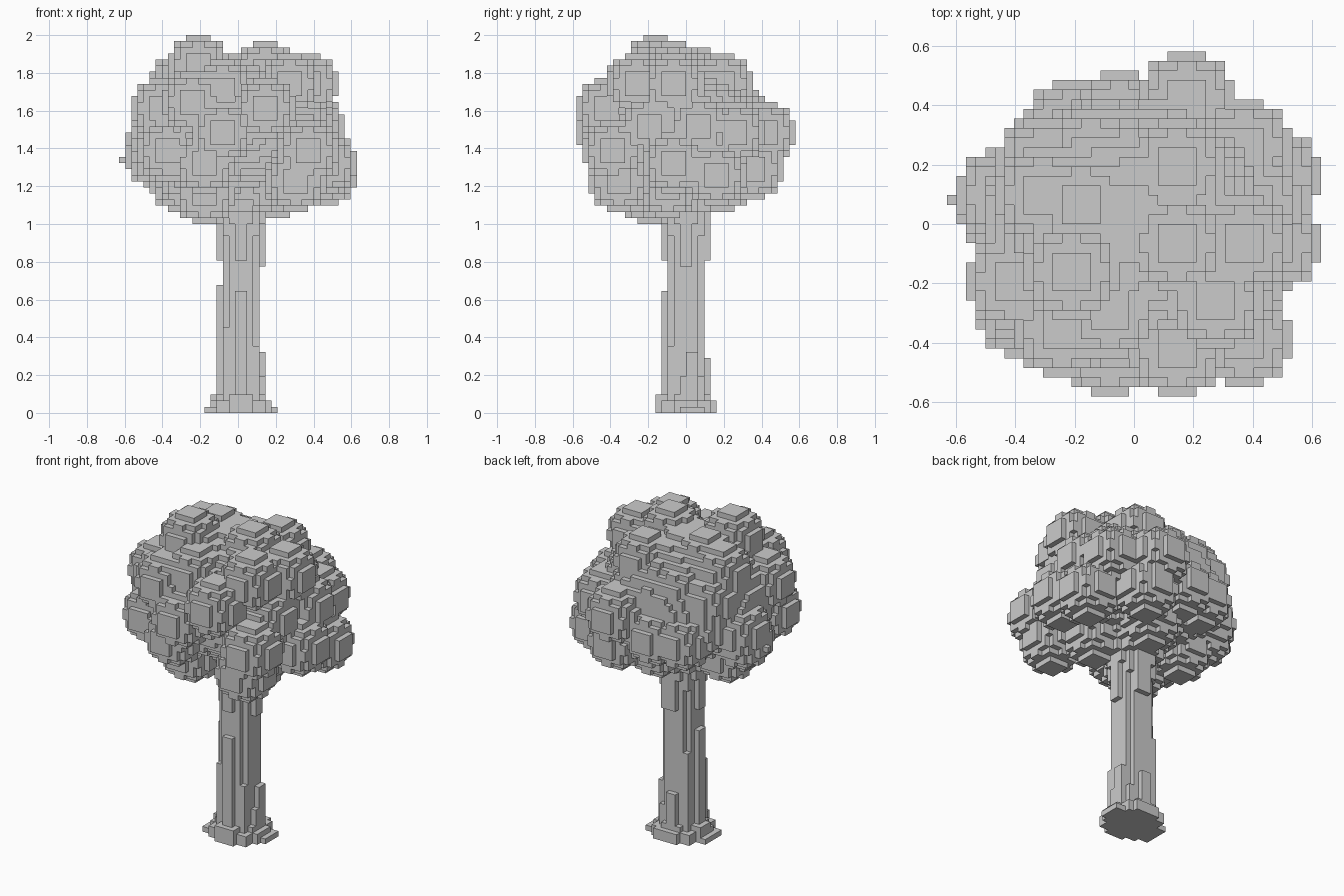
import bpy, bmesh
from itertools import product
from mathutils import Vector

if "Cube" in bpy.data.objects:
    bpy.data.objects.remove(bpy.data.objects["Cube"], do_unlink=True)

UNIT = 2 / 62          # edge length of one block

grey = bpy.data.materials.new("plain_grey")
grey.use_nodes = True
colour = (0.6, 0.6, 0.6, 1)
grey.diffuse_color = colour
grey.node_tree.nodes["Principled BSDF"].inputs["Base Color"].default_value = colour


def box(x0, x1, y0, y1, z0, z1):
    """Block cells inside half-open ranges."""
    return set(product(range(x0, x1), range(y0, y1), range(z0, z1)))


def ball(centre, radii):
    """Block cells whose middles lie inside an ellipsoid."""
    spans = [range(int(c - r) - 1, int(c + r) + 2) for c, r in zip(centre, radii)]
    return {cell for cell in product(*spans)
            if sum(((k + 0.5 - c) / r) ** 2 for k, c, r in zip(cell, centre, radii)) <= 1}


def disc(radius, z0, z1, cx=1, cy=0):
    """Stack of round block layers."""
    reach = range(-9, 10)
    return {(x, y, z) for x, y, z in product(reach, reach, range(z0, z1))
            if (x + 0.5 - cx) ** 2 + (y + 0.5 - cy) ** 2 <= radius ** 2}


def build(name, cells, hidden_by):
    """Skin of exposed block faces as one mesh object."""
    bm = bmesh.new()
    verts = {}

    def vert(corner):
        if corner not in verts:
            x, y, z = corner
            verts[corner] = bm.verts.new(Vector((x - 0.5, y, z)) * UNIT)
        return verts[corner]

    for cell in sorted(cells):
        for axis, side in product(range(3), (0, 1)):
            near = list(cell)
            near[axis] += 2 * side - 1
            if tuple(near) in cells or tuple(near) in hidden_by:
                continue
            u, v = (axis + 1) % 3, (axis + 2) % 3
            loop = []
            for du, dv in ((0, 0), (1, 0), (1, 1), (0, 1)):
                corner = list(cell)
                corner[axis] += side
                corner[u] += du
                corner[v] += dv
                loop.append(vert(tuple(corner)))
            bm.faces.new(loop if side else loop[::-1])
    mesh = bpy.data.meshes.new(name)
    bm.to_mesh(mesh)
    bm.free()
    mesh.materials.append(grey)
    bpy.context.collection.objects.link(bpy.data.objects.new(name, mesh))


# Leaf clumps: centres in blocks, all of one size
clumps = [
    # crown
    (-6, -5, 57), (5, -2, 56), (-5, 2, 55), (12, -2, 54), (5, 6, 54), (9, -8, 54),
    (-9, 3, 54), (-2, -9, 53),
    # front
    (5, -13, 50), (-2, -13, 46), (12, -12, 43), (10, -11, 38), (-7, -11, 51),
    (-11, -9, 43), (-5, -11, 41),
    # sides
    (-12, -6, 50), (-13, 2, 42), (-13, 3, 44), (15, 5, 39), (15, -2, 41),
    (13, 2, 47), (12, 8, 46), (11, -6, 47),
    # back
    (7, 11, 40), (6, 13, 46), (-1, 11, 43), (-6, 10, 43), (-4, 7, 51),
    (-9, 6, 50), (-8, 7, 45),
    # underside
    (-5, -6, 36), (7, -3, 37), (-9, 1, 38), (2, 6, 38), (-8, -5, 39),
]
leaves = ball((0, 0, 47), (15.5, 13.5, 12))
for c in clumps:
    leaves |= ball(c, (5, 5, 5))
leaves |= box(-19, -18, 2, 3, 41, 42)      # stray leaf block

# Trunk: round shaft, flared foot and flared top
trunk = disc(3.2, 0, 38) | disc(5, 0, 2) | disc(4.3, 2, 3) | disc(3.7, 3, 6)
for step, radius in enumerate((3.7, 4.3, 5, 5.8, 6.5)):
    trunk |= disc(radius, 29 + 2 * step, 39)

# Bark ridges running up the shaft
trunk |= box(-3, -2, -1, 1, 0, 21) | box(-2, -1, -3, -2, 0, 14)
trunk |= box(0, 2, -4, -3, 0, 20) | box(3, 4, -3, -2, 0, 11)
trunk |= box(4, 5, 0, 2, 0, 10) | box(0, 2, 3, 4, 0, 9) | box(-2, -1, 2, 3, 0, 17)
# Ridges hanging from the branches
trunk |= box(-3, -2, -1, 1, 25, 34) | box(4, 5, -1, 1, 24, 34)
trunk |= box(0, 2, -4, -3, 25, 34) | box(0, 3, 3, 4, 25, 34)
# Root toes
trunk |= box(-1, 3, -5, -4, 0, 3) | box(-5, -3, -3, 2, 0, 1) | box(-4, -3, -1, 2, 0, 3)
trunk |= box(4, 7, -1, 3, 0, 1) | box(4, 6, -2, 2, 0, 2) | box(0, 4, 4, 5, 0, 2)

build("foliage", leaves, trunk)
build("trunk", trunk - leaves, leaves)
